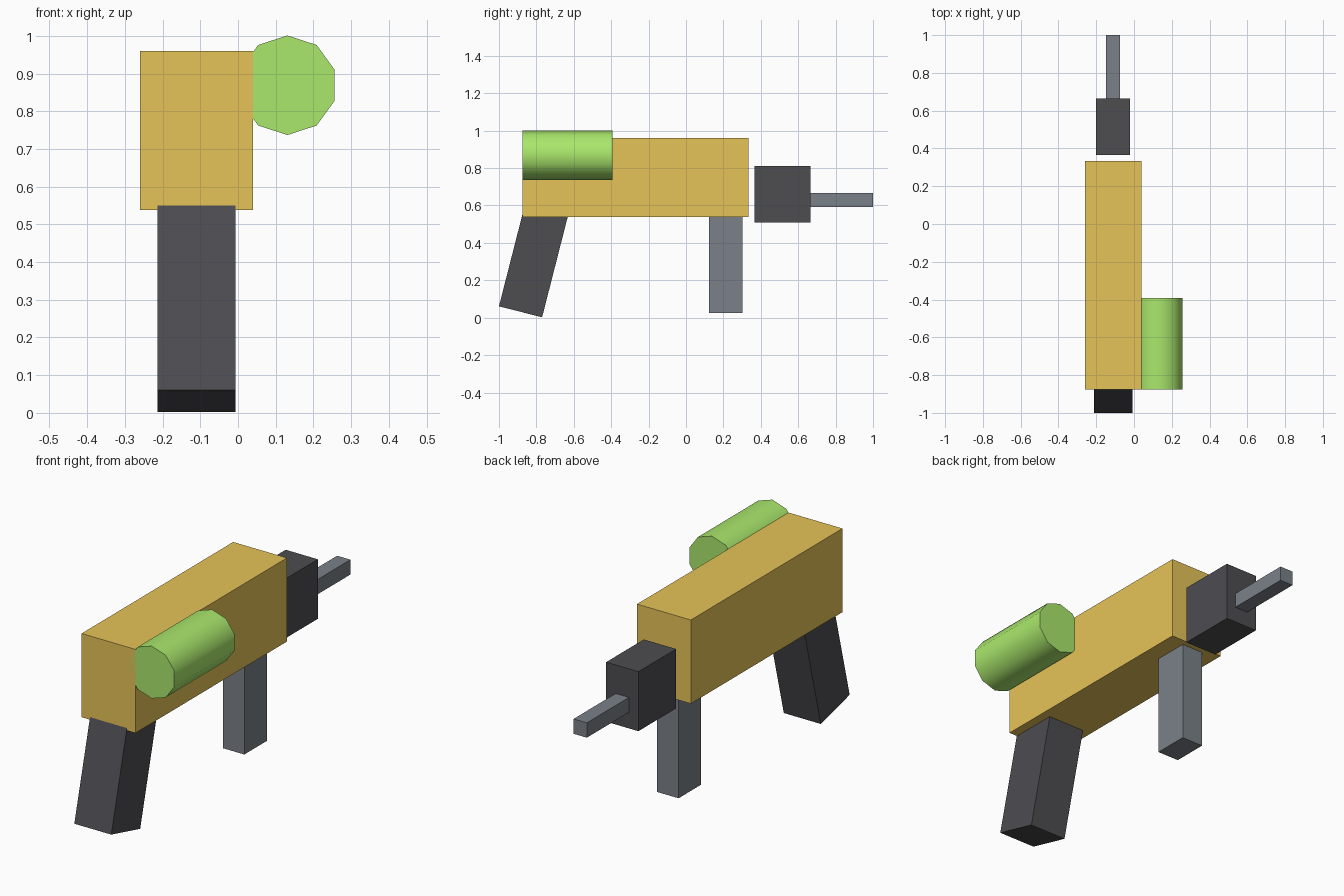
import bpy
import math
from mathutils import Vector, Matrix

cube = bpy.data.objects.get("Cube")
if cube:
    bpy.data.objects.remove(cube, do_unlink=True)


def material(name, color):
    mat = bpy.data.materials.new(name)
    mat.use_nodes = True
    mat.diffuse_color = (*color, 1)
    mat.node_tree.nodes["Principled BSDF"].inputs["Base Color"].default_value = (*color, 1)
    return mat


gold = material("gold", (0.79, 0.545, 0.098))
green = material("green", (0.4, 0.8, 0.15))
charcoal = material("charcoal", (0.075, 0.074, 0.083))
steel = material("steel_grey", (0.196, 0.22, 0.247))


def finish(name, mat):
    obj = bpy.context.object
    obj.name = obj.data.name = name
    obj.data.materials.append(mat)
    return obj


def box(name, mat, low, high):
    """Box spanning two opposite corners."""
    low, high = Vector(low), Vector(high)
    bpy.ops.mesh.primitive_cube_add(size=1, location=(low + high) / 2)
    obj = finish(name, mat)
    obj.data.transform(Matrix.Diagonal((*(high - low), 1)))
    return obj


MID = -0.11  # centre plane of the body

# Main body, foregrip and muzzle
box("body", gold, (MID - 0.15, -0.875, 0.538), (MID + 0.15, 0.333, 0.96))
box("foregrip", steel, (MID - 0.06, 0.122, 0.025), (MID + 0.06, 0.302, 0.6))
box("muzzle_block", charcoal, (MID - 0.09, 0.365, 0.51), (MID + 0.09, 0.665, 0.81))
box("barrel", steel, (MID - 0.037, 0.6, 0.591), (MID + 0.037, 1.0, 0.666))

# Slanted rear grip, hinged about its lower front edge
grip = box("rear_grip", charcoal, (-0.103, 0, 0), (0.103, 0.238, 0.56))
grip.data.transform(Matrix.Translation(grip.location))
grip.location = (MID, -1.0, 0.061)
grip.rotation_euler.x = -0.25

# Side canister with ten sides, one corner pointing up
bpy.ops.mesh.primitive_cylinder_add(
    vertices=10, radius=0.132, depth=0.482, location=(0.131, -0.634, 0.869),
    rotation=(math.radians(90), 0, 0))
finish("side_canister", green)
bpy.ops.object.shade_smooth_by_angle(angle=math.radians(40))
